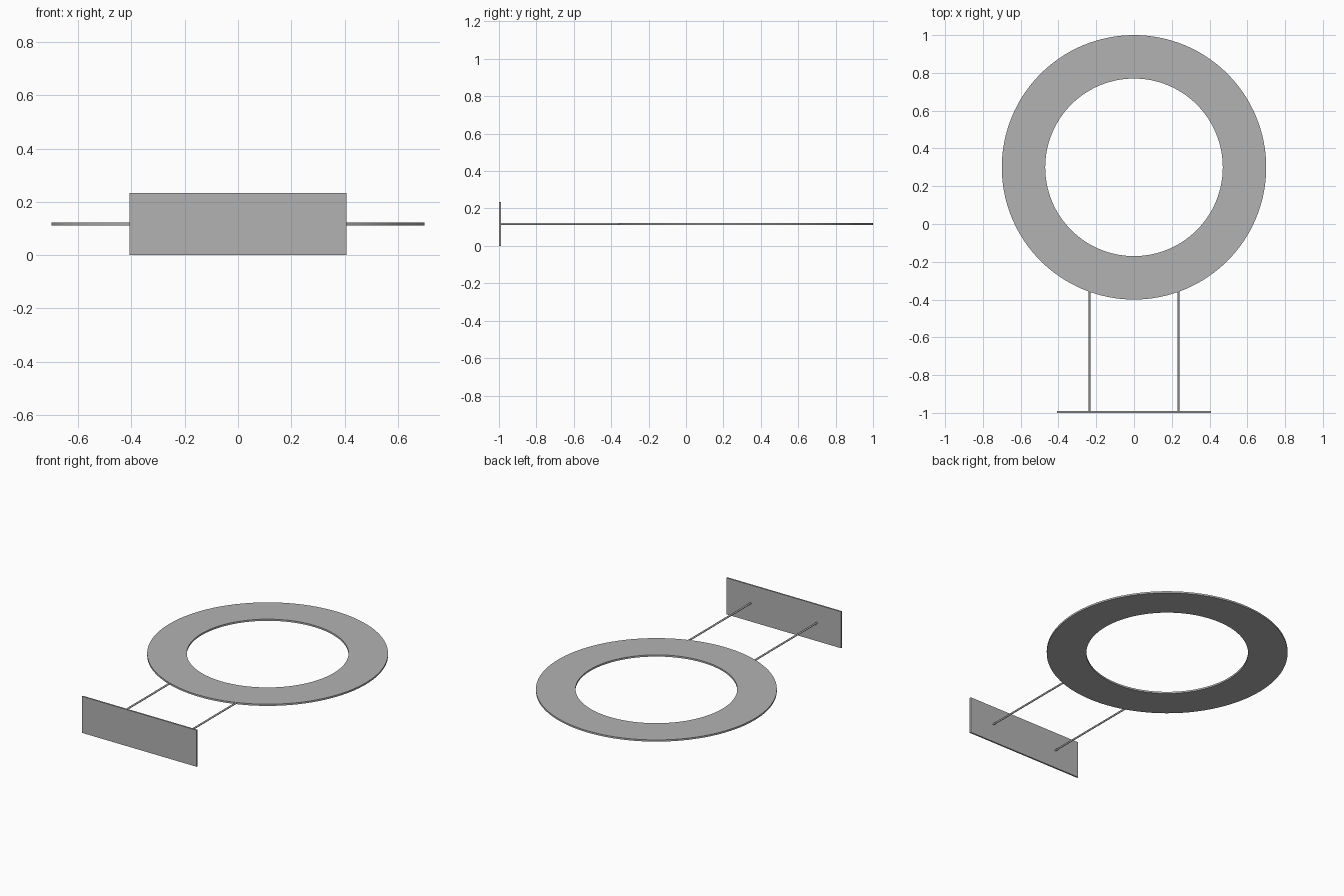
import bpy, bmesh, math

if "Cube" in bpy.data.objects:
    bpy.data.objects.remove(bpy.data.objects["Cube"], do_unlink=True)

MID_Z = 0.117
THICK = 0.011
RING_Y = 0.3
OUTER, INNER = 0.7, 0.47
SEGMENTS = 128

grey = bpy.data.materials.new("plain_grey")
grey.use_nodes = True
grey.diffuse_color = (0.45, 0.45, 0.45, 1)
grey.node_tree.nodes["Principled BSDF"].inputs["Base Color"].default_value = grey.diffuse_color


def finish(obj, name, smooth=True):
    obj.name = name
    obj.data.materials.clear()
    obj.data.materials.append(grey)
    bpy.ops.object.select_all(action="DESELECT")
    obj.select_set(True)
    bpy.context.view_layer.objects.active = obj
    if smooth:
        bpy.ops.object.shade_smooth_by_angle(angle=math.radians(30))


# Flat ring: a rectangular section swept around the vertical axis
bm = bmesh.new()
low, high = -THICK / 2, THICK / 2
section = [(INNER, low), (OUTER, low), (OUTER, high), (INNER, high)]
verts = [bm.verts.new((r, 0, z)) for r, z in section]
edges = [bm.edges.new((verts[i], verts[(i + 1) % 4])) for i in range(4)]
bmesh.ops.spin(bm, geom=verts + edges, cent=(0, 0, 0), axis=(0, 0, 1),
               angle=math.tau, steps=SEGMENTS)
bmesh.ops.remove_doubles(bm, verts=bm.verts[:], dist=0.0001)
bmesh.ops.recalc_face_normals(bm, faces=bm.faces[:])
mesh = bpy.data.meshes.new("ring")
bm.to_mesh(mesh)
bm.free()
ring = bpy.data.objects.new("ring", mesh)
ring.location = (0, RING_Y, MID_Z)
bpy.context.collection.objects.link(ring)
finish(ring, "ring")

# Upright front plate
bpy.ops.mesh.primitive_cube_add(size=1, location=(0, -0.995, MID_Z))
plate = bpy.context.object
plate.scale = (0.815, 0.01, 2 * MID_Z)
finish(plate, "front_plate", smooth=False)

# Two thin rods joining the plate to the ring edge
for side, x in (("left", 0.235), ("right", -0.235)):
    start = -0.992
    end = RING_Y - math.sqrt(OUTER ** 2 - x ** 2) + 0.004
    bpy.ops.mesh.primitive_cylinder_add(
        vertices=16, radius=THICK / 2, depth=end - start,
        location=(x, (start + end) / 2, MID_Z), rotation=(math.pi / 2, 0, 0))
    finish(bpy.context.object, side + "_rod")
